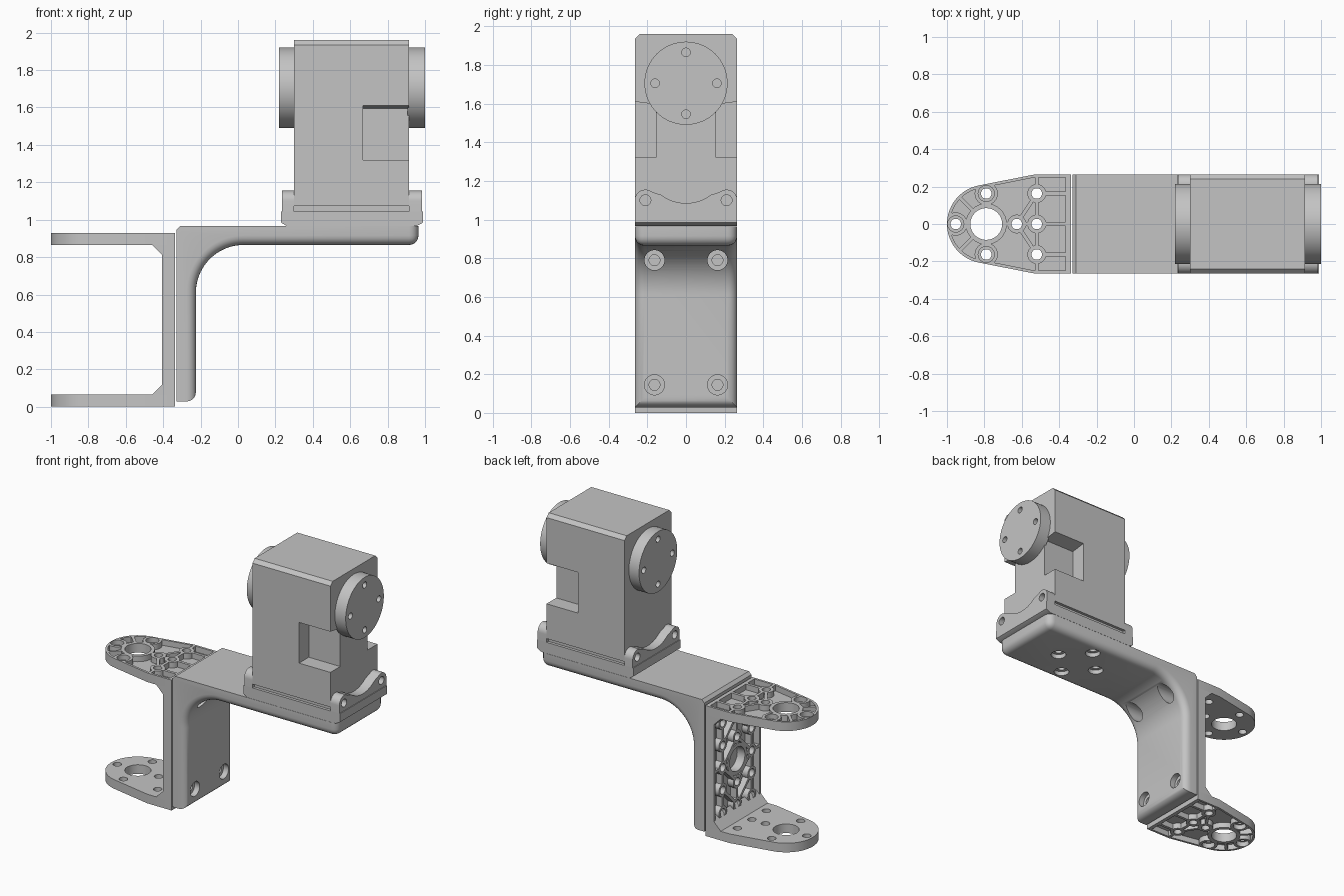
import bpy, bmesh
from math import cos, sin, radians, hypot

old = bpy.data.objects.get("Cube")
if old:
    bpy.data.objects.remove(old, do_unlink=True)

GREY = (0.55, 0.55, 0.55, 1)
metal = bpy.data.materials.new("plain grey")
metal.use_nodes = True
metal.diffuse_color = GREY
metal.node_tree.nodes["Principled BSDF"].inputs["Base Color"].default_value = GREY

HALF = 0.265     # half depth of every main part
BOLT = 0.163     # bolt spacing from the centre
R_HOLE = 0.028


def arc(cx, cy, r, start, end, n=24):
    steps = [radians(start + (end - start) * i / n) for i in range(n + 1)]
    return [(cx + r * cos(a), cy + r * sin(a)) for a in steps]


def strip(p, q, w=0.02):
    """Thin rectangle between two points."""
    dx, dy = q[0] - p[0], q[1] - p[1]
    k = w / 2 / hypot(dx, dy)
    nx, ny = -dy * k, dx * k
    return [(p[0] + nx, p[1] + ny), (p[0] - nx, p[1] - ny),
            (q[0] - nx, q[1] - ny), (q[0] + nx, q[1] + ny)]


def rect(a0, b0, a1, b1):
    return [(a0, b0), (a1, b0), (a1, b1), (a0, b1)]


def prism(name, pts, axis, lo, hi):
    """Extrude a 2D outline along the x, y or z axis."""
    place = {"x": lambda a, b, t: (t, a, b),
             "y": lambda a, b, t: (a, t, b),
             "z": lambda a, b, t: (a, b, t)}[axis]
    bm = bmesh.new()
    low = [bm.verts.new(place(a, b, lo)) for a, b in pts]
    high = [bm.verts.new(place(a, b, hi)) for a, b in pts]
    bm.faces.new(low)
    bm.faces.new(high)
    for i in range(len(pts)):
        j = (i + 1) % len(pts)
        bm.faces.new((low[i], low[j], high[j], high[i]))
    bmesh.ops.recalc_face_normals(bm, faces=bm.faces)
    mesh = bpy.data.meshes.new(name)
    bm.to_mesh(mesh)
    bm.free()
    mesh.materials.append(metal)
    obj = bpy.data.objects.new(name, mesh)
    bpy.context.collection.objects.link(obj)
    return obj


def disc(name, a, b, r, axis, lo, hi, n=32):
    return prism(name, arc(a, b, r, 0, 360 - 360 / n, n - 1), axis, lo, hi)


def cut(obj, cutter):
    """Subtract a cutter from an object and discard the cutter."""
    mod = obj.modifiers.new("cut", "BOOLEAN")
    mod.operation, mod.solver, mod.object = "DIFFERENCE", "EXACT", cutter
    bpy.context.view_layer.update()
    mesh = bpy.data.meshes.new_from_object(
        obj.evaluated_get(bpy.context.evaluated_depsgraph_get()))
    obj.modifiers.clear()
    obj.data = mesh
    bpy.data.objects.remove(cutter, do_unlink=True)


def drill(obj, a, b, r, axis, lo, hi):
    cut(obj, disc("drill", a, b, r, axis, lo, hi))


def cut_pockets(plate, outline, ribs, bosses, axis, floor, top):
    """Sink pockets into a plate, leaving ribs and round bosses standing."""
    pocket = prism("pocket", outline, axis, floor, top)
    lo, hi = min(floor, top) - 0.02, max(floor, top) + 0.02
    for p, q in ribs:
        cut(pocket, prism("rib", strip(p, q), axis, lo, hi))
    for a, b, r in bosses:
        cut(pocket, disc("boss", a, b, r, axis, lo, hi))
    cut(plate, pocket)


# Two ribbed flanges of the U bracket, mirrored top to bottom
HUB = -0.79


def flange_outline(d, back):
    return ([(back, -HALF + d), (-0.53, -HALF + d)]
            + arc(HUB, 0, 0.21 - d, -101, -259)
            + [(-0.53, HALF - d), (back, HALF - d)])


edge_holes = [(HUB, BOLT), (HUB, -BOLT), (HUB - BOLT, 0)]
inner_holes = [(HUB + BOLT, 0), (-0.52, 0), (-0.52, BOLT), (-0.52, -BOLT)]
flange_ribs = [((HUB, 0), (-0.34, 0)), ((-0.52, -0.3), (-0.52, 0.3)),
               ((HUB, 0), (-0.96, 0.17)), ((HUB, 0), (-0.96, -0.17)),
               ((HUB + BOLT, 0), (-0.52, BOLT)), ((HUB + BOLT, 0), (-0.52, -BOLT)),
               ((-0.52, BOLT), (-0.34, BOLT)), ((-0.52, -BOLT), (-0.34, -BOLT))]
bosses = [(HUB, 0, 0.11)] + [(a, b, 0.062) for a, b in edge_holes] \
    + [(a, b, 0.05) for a, b in inner_holes]
for name, inner, outer in (("upper_flange", 0.865, 0.93), ("lower_flange", 0.065, 0.0)):
    up = 1 if outer > inner else -1
    flange = prism(name, flange_outline(0, -0.338), "z", inner, outer)
    cut_pockets(flange, flange_outline(0.016, -0.365), flange_ribs, bosses,
                "z", outer - up * 0.04, outer + up * 0.01)
    for a, b in edge_holes:
        drill(flange, a, b, 0.043, "z", outer - up * 0.035, outer + up * 0.01)
    for a, b in edge_holes + inner_holes:
        drill(flange, a, b, R_HOLE, "z", inner - up * 0.02, outer + up * 0.02)
    drill(flange, HUB, 0, 0.085, "z", inner - up * 0.02, outer + up * 0.02)
    # Sloped corner between flange and web
    prism(name + "_gusset", [(-0.46, inner), (-0.38, inner), (-0.38, inner - up * 0.08),
                             (-0.405, inner - up * 0.055)], "y", -HALF, HALF)

# Web of the U bracket, ribbed on its inner side
web = prism("bracket_web", rect(-HALF, 0.06, HALF, 0.87), "x", -0.405, -0.338)
MID = 0.465
web_holes = [(s * BOLT, MID + k * 0.16) for s in (-1, 1) for k in (-2, -1, 0, 1, 2)]
web_holes += [(0, MID + k * 0.16) for k in (-2, -1, 1, 2)]
web_ribs = [((s * BOLT, 0.05), (s * BOLT, 0.9)) for s in (-1, 1)]
web_ribs += [((0, MID + k * 0.16), (s * BOLT, MID + (k + d) * 0.16))
             for k, d in ((-2, 1), (-1, 1), (1, -1), (2, -1)) for s in (-1, 1)]
web_ribs += [((-0.3, MID), (0.3, MID)), ((0, 0.05), (0, 0.9))]
cut_pockets(web, rect(-HALF + 0.018, 0.09, HALF - 0.018, 0.84), web_ribs,
            [(a, b, 0.046) for a, b in web_holes] + [(0, MID, 0.11)],
            "x", -0.36, -0.42)
for a, b in web_holes:
    drill(web, a, b, R_HOLE, "x", -0.42, -0.345)
drill(web, 0, MID, 0.085, "x", -0.42, -0.345)

# Curved arm with a large inside bend and rounded inner edges
arm = prism("curved_arm", [(-0.33, 0.028), (-0.225, 0.028)]
            + arc(0.03, 0.61, 0.255, 180, 90)
            + [(0.965, 0.865), (0.965, 0.965), (-0.31, 0.965), (-0.33, 0.945)],
            "y", -HALF, HALF)
bm = bmesh.new()
bm.from_mesh(arm.data)
rounded = []
for e in bm.edges:
    p, q = (v.co for v in e.verts)
    across = abs(p.y - q.y) > 0.1
    inside = all(c.x > -0.3 and c.z < 0.95 for c in (p, q))
    at_end = p.z < 0.05 or p.x > 0.96
    upright_end = p.x > 0.96 and q.x > 0.96 and not across
    if upright_end or (inside and (not across or at_end)):
        rounded.append(e)
bmesh.ops.bevel(bm, geom=rounded, offset=0.05, segments=5, profile=0.5, affect="EDGES")
bm.to_mesh(arm.data)
bm.free()
for y in (-BOLT, BOLT):
    for z in (0.145, 0.79):
        drill(arm, y, z, 0.052, "x", -0.265, 0.1)
        drill(arm, y, z, R_HOLE, "x", -0.35, 0.1)
for dx, dy in ((BOLT, 0), (-BOLT, 0), (0, BOLT), (0, -BOLT)):
    drill(arm, 0.5 + dx, dy, 0.05, "z", 0.8, 0.895)
    drill(arm, 0.5 + dx, dy, R_HOLE, "z", 0.8, 0.95)

# Motor body with chamfered top, side notches and long slots
L, R, TOP = 0.30, 0.915, 1.96
body = prism("motor_body", [(-HALF, 1.0), (HALF, 1.0), (HALF, TOP - 0.025),
                            (HALF - 0.025, TOP), (0.025 - HALF, TOP),
                            (-HALF, TOP - 0.025)], "x", L, R)
for s in (-1, 1):
    notch = [(s * 0.155, 1.32), (s * 0.3, 1.32), (s * 0.3, 1.615), (s * 0.155, 1.595)]
    cut(body, prism("notch", notch, "x", 0.667, 1.0))
    cut(body, prism("slot", rect(s * 0.245, 1.045, s * 0.3, 1.072), "x", 0.2, 1.0))

# Motor base and its end saddles with screw ears
prism("motor_base", [(0.26, 0.966), (0.955, 0.966), (0.99, 0.985), (0.99, 1.045),
                     (0.23, 1.045), (0.23, 0.985)], "y", -HALF, HALF)
half_saddle = [(HALF, 1.0)] + arc(0.21, 1.10, 0.055, 0, 130, 12) + arc(0, 1.30, 0.215, -53, -90, 10)
saddle = half_saddle + [(-y, z) for y, z in reversed(half_saddle[:-1])]
for name, lo, hi in (("left_saddle", R, 0.985), ("right_saddle", 0.235, L)):
    ear = prism(name, saddle, "x", lo, hi)
    for y in (-0.21, 0.21):
        drill(ear, y, 1.10, 0.028, "x", lo - 0.02, hi + 0.02)

# Round output horns on both ends of the motor
for name, inner, face in (("left_horn", R, 1.0), ("right_horn", L, 0.22)):
    out = 1 if face > inner else -1
    horn = disc(name, 0, 1.705, 0.215, "x", inner - out * 0.01, face, 64)
    for dy, dz in ((0.16, 0), (-0.16, 0), (0, 0.16), (0, -0.16)):
        drill(horn, dy, 1.705 + dz, 0.022, "x", face - out * 0.04, face + out * 0.02)

# Smooth the round surfaces, keep corners sharp
for obj in bpy.context.collection.objects:
    if obj.type == "MESH" and metal.name in obj.data.materials:
        bpy.ops.object.select_all(action="DESELECT")
        obj.select_set(True)
        bpy.context.view_layer.objects.active = obj
        bpy.ops.object.shade_smooth_by_angle(angle=radians(30))
